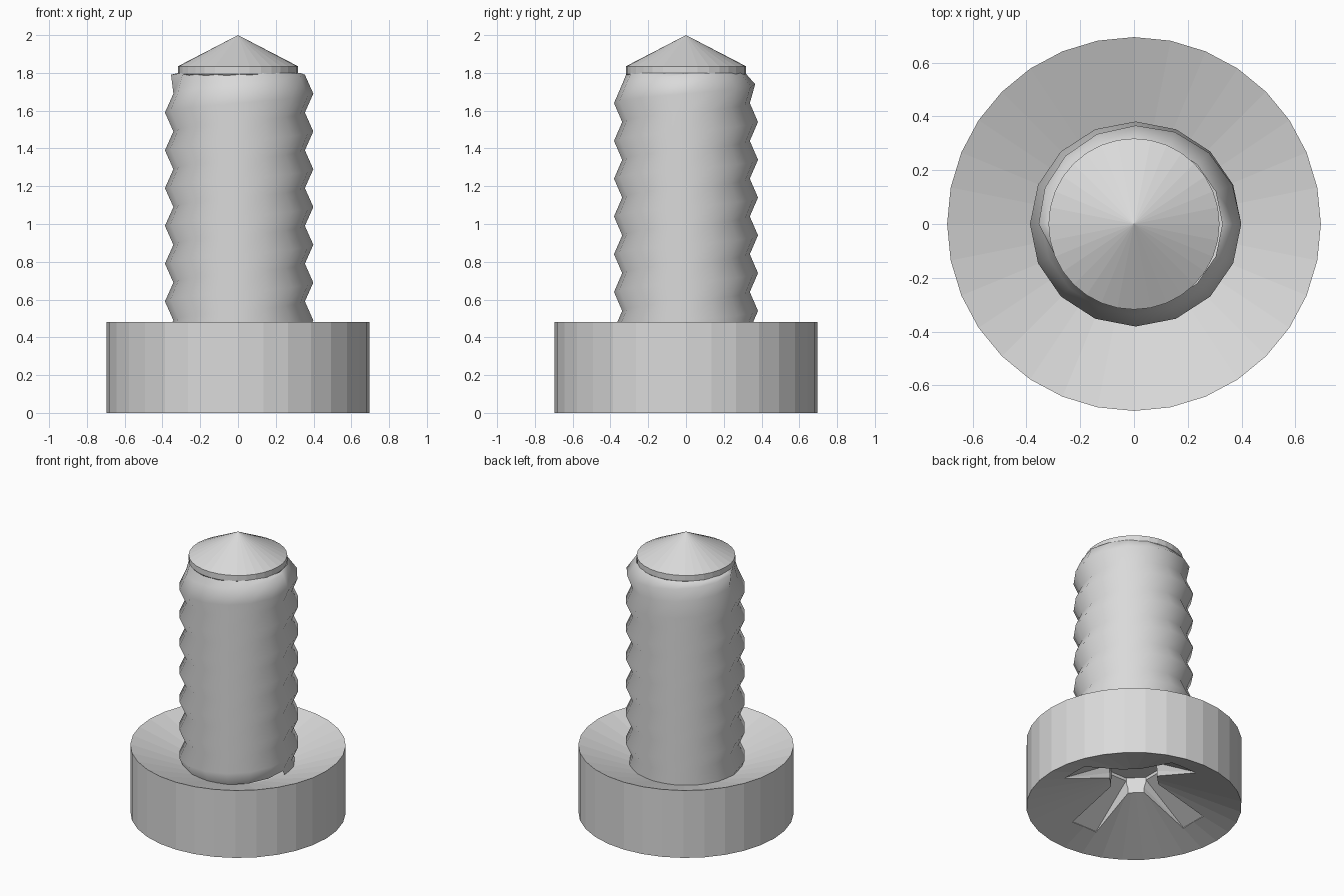
import bpy, bmesh
from math import sin, cos, pi, tau
from mathutils import Matrix, Vector

cube = bpy.data.objects.get("Cube")
if cube:
    bpy.data.objects.remove(cube, do_unlink=True)

steel = bpy.data.materials.new("light_grey_steel")
steel.use_nodes = True
grey = (0.7, 0.7, 0.7, 1)
steel.diffuse_color = grey
steel.node_tree.nodes["Principled BSDF"].inputs["Base Color"].default_value = grey


def finish(name, bm):
    """Turn a bmesh into an object with the steel material."""
    bmesh.ops.recalc_face_normals(bm, faces=bm.faces)
    mesh = bpy.data.meshes.new(name)
    bm.to_mesh(mesh)
    bm.free()
    mesh.materials.append(steel)
    obj = bpy.data.objects.new(name, mesh)
    bpy.context.collection.objects.link(obj)
    return obj


def lathe(name, profile, sides):
    """Spin an (r, z) profile around the z axis."""
    bm = bmesh.new()
    verts = [bm.verts.new((r, 0, z)) for r, z in profile]
    edges = [bm.edges.new(pair) for pair in zip(verts, verts[1:])]
    bmesh.ops.spin(bm, geom=verts + edges, cent=(0, 0, 0), axis=(0, 0, 1),
                   angle=tau, steps=sides, use_merge=True)
    bmesh.ops.remove_doubles(bm, verts=bm.verts, dist=1e-4)
    return finish(name, bm)


def hull(name, points):
    """Wrap points in a convex solid."""
    bm = bmesh.new()
    for p in points:
        bm.verts.new(p)
    bmesh.ops.convex_hull(bm, input=bm.verts)
    return finish(name, bm)


# Head: a drum dished on both faces
RIM, TOP, SLOPE = 0.695, 0.48, 0.35
neck_z = TOP - SLOPE * (RIM - 0.3)
head = lathe("head", [(0, SLOPE * RIM), (RIM, 0), (RIM, TOP), (0.3, neck_z), (0, neck_z)], 32)

# Cross recess cutters: octagonal socket and four tapering slots
cutters = [hull("socket_cutter", [(0.165 * cos((i + 0.5) * pi / 4),
                                   0.165 * sin((i + 0.5) * pi / 4), z)
                                  for i in range(8) for z in (-0.1, 0.3)])]
slot = [(0.02, 0.06, 0.28), (0.15, 0.06, 0.28), (0.5, 0.1, 0.07),
        (0.5, 0.1, -0.1), (0.02, 0.06, -0.1)]
for i in range(4):
    turn = Matrix.Rotation(i * pi / 2, 3, 'Z')
    cutters.append(hull("slot_cutter", [turn @ Vector((x, side * y, z))
                                        for x, y, z in slot for side in (-1, 1)]))
for cutter in cutters:
    cutter.hide_render = True
    mod = head.modifiers.new("recess", 'BOOLEAN')
    mod.operation = 'DIFFERENCE'
    mod.solver = 'EXACT'
    mod.object = cutter

# Apply the cuts and drop the cutters
bpy.context.view_layer.update()
cut_mesh = bpy.data.meshes.new_from_object(head.evaluated_get(bpy.context.evaluated_depsgraph_get()))
head.modifiers.clear()
head.data = cut_mesh
for cutter in cutters:
    bpy.data.objects.remove(cutter, do_unlink=True)

# Threaded shank: valley and peak helices joined into a ridge
SEG, PITCH, END = 16, 0.2, 1.8
bm = bmesh.new()


def helix_vert(i, radius, lift):
    """One point of a helix, narrowed near the end of the thread."""
    a = tau * i / SEG
    z = 0.19 + lift + PITCH * i / SEG
    if z >= END:
        z, radius = END, 0.318
    elif z > 1.7:
        radius = min(radius, 0.385 - (z - 1.7) * 0.33)
    return bm.verts.new((0.006 + radius * 1.015 * cos(a), radius * 0.985 * sin(a), z))


count = SEG * 9 + 1
valley = [helix_vert(i, 0.343, 0) for i in range(count)]
peak = [helix_vert(i, 0.387, PITCH / 2) for i in range(count)]
for i in range(count - 1):
    bm.faces.new((valley[i], valley[i + 1], peak[i + 1], peak[i]))
    if i + SEG + 1 < count:
        bm.faces.new((peak[i], peak[i + 1], valley[i + SEG + 1], valley[i + SEG]))
bmesh.ops.remove_doubles(bm, verts=bm.verts, dist=1e-4)
bmesh.ops.dissolve_degenerate(bm, edges=bm.edges, dist=1e-4)
for f in bm.faces:
    f.smooth = True
finish("threaded_shank", bm)

# Pointed tip on a short collar
lathe("tip", [(0, 1.77), (0.3, 1.77), (0.318, 1.795), (0.318, 1.835), (0, 2.0)], 32)
